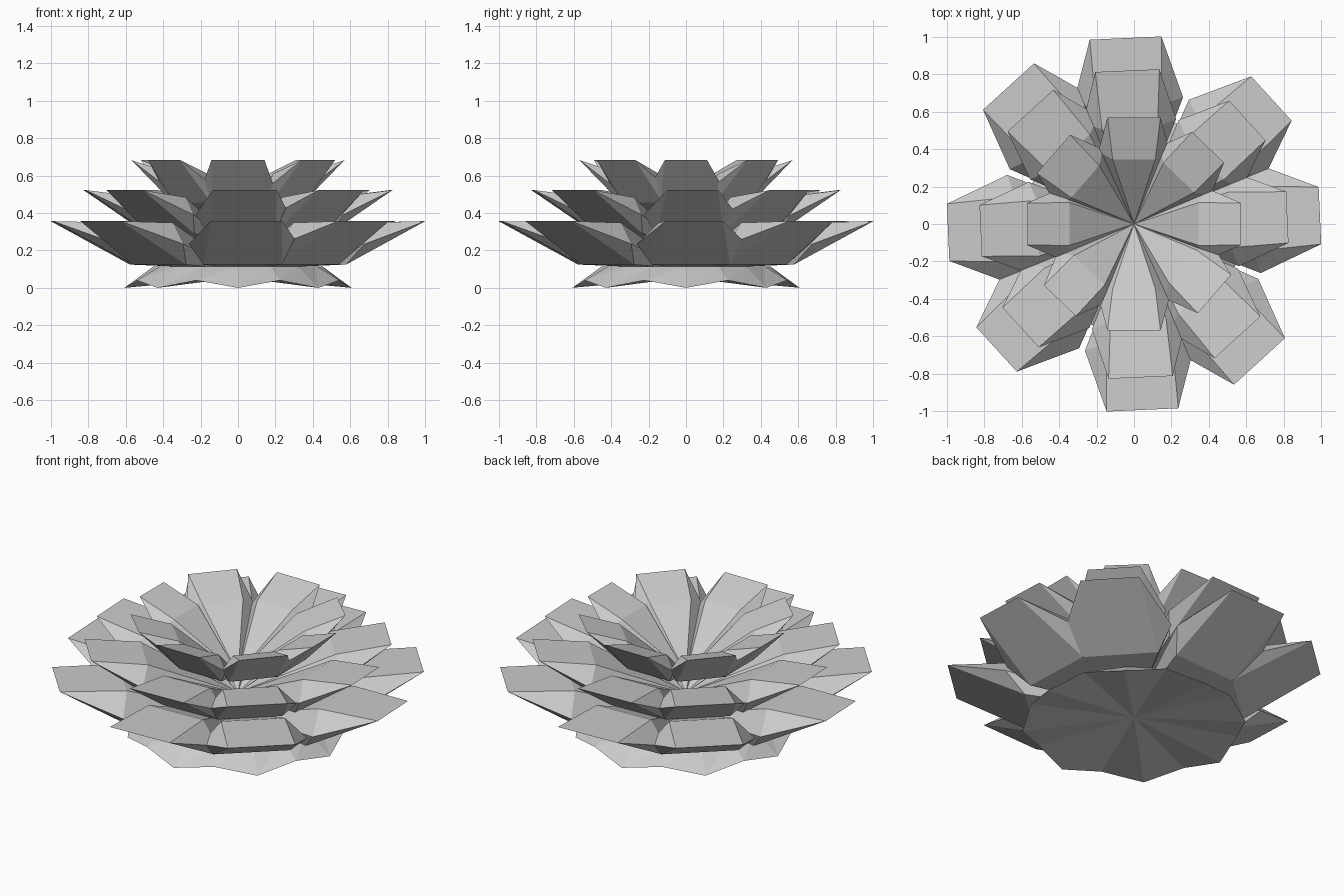
import bpy
from math import sin, cos, radians, hypot, atan2, pi

if "Cube" in bpy.data.objects:
    bpy.data.objects.remove(bpy.data.objects["Cube"])

# Petals facing 0, 45, 90, 135 degrees differ slightly in tip width
TIP_SCALE = [0.83, 0.87, 1.04, 1.0]
# Petal side profile relative to its axis: (distance, angle, width) per edge pair
UNDER, SIDE, UPPER = (0.554, -12, 0.205), (0.66, -3, 0.285), (0.66, 7, 0.17)


def make_object(name, verts, faces):
    mesh = bpy.data.meshes.new(name)
    mesh.from_pydata(verts, [], faces)
    mesh.update()
    obj = bpy.data.objects.new(name, mesh)
    bpy.context.collection.objects.link(obj)
    return obj


def petal_ring(name, base_z, tip_r, tip_z, tip_w, twists):
    """Eight thick faceted petals rising from (0, 0, base_z) to a straight tip edge."""
    length = hypot(tip_r, tip_z - base_z)
    tilt = atan2(tip_z - base_z, tip_r)
    verts, faces = [], []
    for i in range(8):
        a = radians(45 * i + twists[i % 4])
        local = [(0, 0, base_z)]
        for d, ang, w in (UNDER, SIDE, UPPER):
            t = tilt + radians(ang)
            r, z = d * length * cos(t), base_z + d * length * sin(t)
            local += [(r, -w * length, z), (r, w * length, z)]
        k = TIP_SCALE[i % 4] * tip_w
        local += [(tip_r, -k, tip_z), (tip_r, k, tip_z)]
        n = len(verts)
        verts += [(r * cos(a) - s * sin(a), r * sin(a) + s * cos(a), z)
                  for r, s, z in local]
        # underside, upper side, then the two pairs of side facets
        for f in ((0, 2, 1), (1, 2, 8, 7), (0, 5, 6), (5, 7, 8, 6),
                  (0, 1, 3), (1, 7, 3), (0, 3, 5), (3, 7, 5),
                  (0, 4, 2), (2, 4, 8), (0, 6, 4), (4, 6, 8)):
            faces.append([n + v for v in f])
    return make_object(name, verts, faces)


# Three tiers of petals, opening outwards
petal_ring("outer_petals", 0.10, 0.994, 0.356, 0.184, (2.6, -2.6, 2.6, -2.6))
petal_ring("middle_petals", 0.22, 0.82, 0.522, 0.165, (2.5, -2.6, 2.5, -2.6))
petal_ring("inner_petals", 0.33, 0.57, 0.683, 0.136, (0, 1, 0, 4))

# Low faceted base: shallow hollow underside, jagged rim, sloping shoulder
verts, faces = [(0, 0, 0.056)], []
for i in range(16):
    a = i * pi / 8
    r, z = (0.607, 0.0) if i % 2 == 0 else (0.585, 0.04)
    verts.append((r * cos(a), r * sin(a), z))
for i in range(16):
    a = i * pi / 8
    verts.append((0.45 * cos(a), 0.45 * sin(a), 0.115))
for i in range(16):
    j = (i + 1) % 16
    faces.append((0, 1 + j, 1 + i))
    faces.append((1 + i, 1 + j, 17 + j))
    faces.append((1 + i, 17 + j, 17 + i))
make_object("sepal_base", verts, faces)
